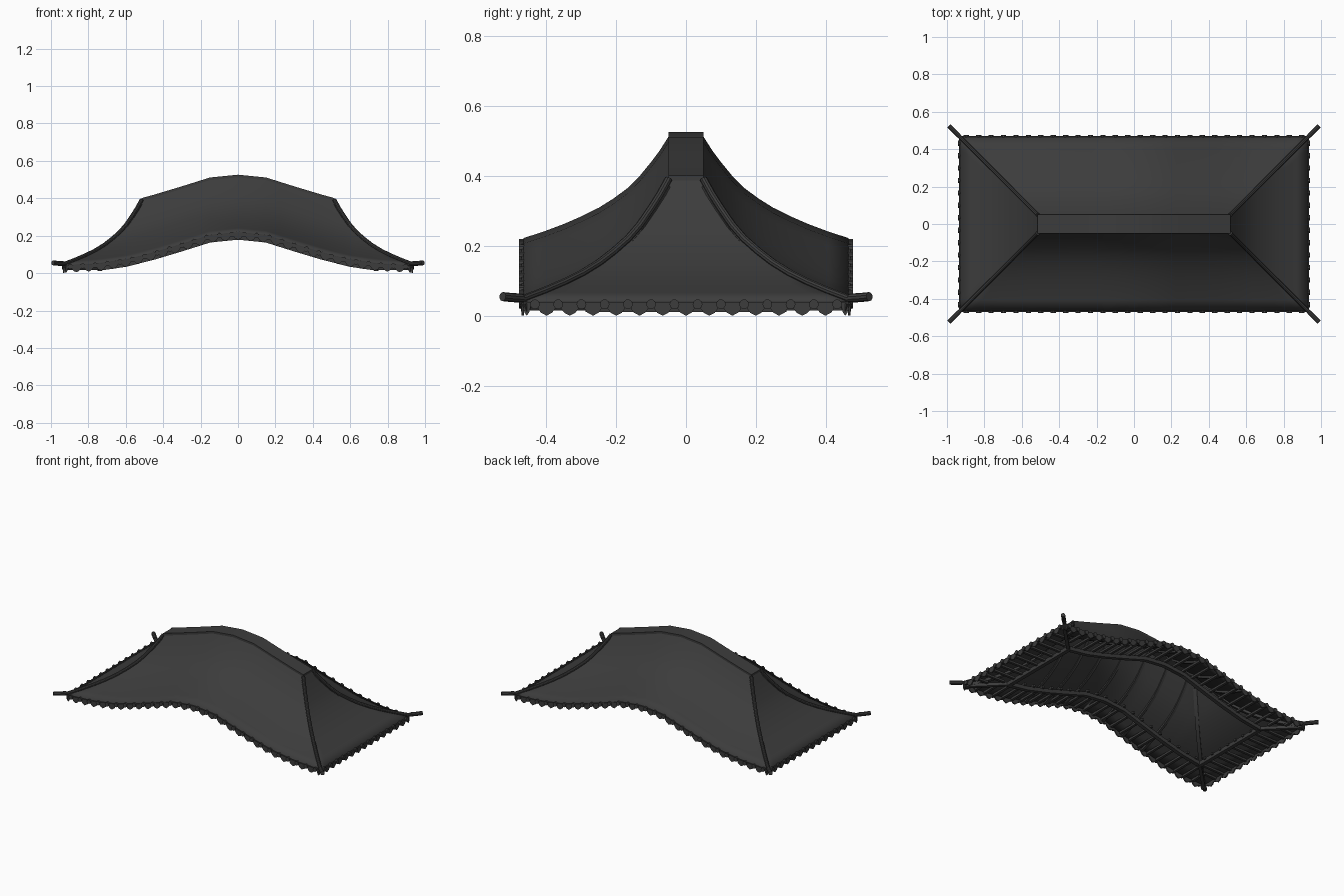
import bpy, bmesh, math
from mathutils import Vector

if "Cube" in bpy.data.objects:
    bpy.data.objects.remove(bpy.data.objects["Cube"])

EAVE = [(0, .222), (.15, .207), (.3, .16), (.45, .115), (.515, .097), (.6, .077), (.75, .055), (.93, .045), (2, .045)]
SLOPE = [(0, 0), (.06, .135), (.12, .25), (.2, .39), (.28, .505), (.38, .61), (.48, .7), (.6, .785), (.72, .86), (.86, .935), (1, 1), (9, 1)]
RX, RY, RUN, DROP = .515, .05, .415, .29

dark = bpy.data.materials.new("dark_grey")
dark.diffuse_color = (.045, .045, .045, 1)
dark.use_nodes = True
dark.node_tree.nodes["Principled BSDF"].inputs["Base Color"].default_value = dark.diffuse_color


def lerp(table, v):
    for (a, p), (b, q) in zip(table, table[1:]):
        if v <= b:
            return p + (q - p) * (v - a) / (b - a)
    return table[-1][1]


def eave(x):
    return lerp(EAVE, abs(x))


def surf(x, y):
    t = max(0, (abs(y) - RY) / RUN, (abs(x) - RX) / RUN)
    return eave(x) + DROP * (1 - lerp(SLOPE, t))


def finish(name, bm, smooth=True, normals=True):
    if normals:
        bmesh.ops.recalc_face_normals(bm, faces=bm.faces)
    me = bpy.data.meshes.new(name)
    bm.to_mesh(me)
    bm.free()
    ob = bpy.data.objects.new(name, me)
    bpy.context.collection.objects.link(ob)
    me.materials.append(dark)
    if smooth:
        bpy.ops.object.select_all(action='DESELECT')
        ob.select_set(True)
        bpy.context.view_layer.objects.active = ob
        bpy.ops.object.shade_smooth_by_angle(angle=math.radians(30))
    return ob


def sweep(bm, path, w, h, n=4):
    """Sweep a box (n=4) or round section along a path, section kept upright."""
    pts = [Vector(p) for p in path]
    rings = []
    k = math.sqrt(2) if n == 4 else 1
    for i, p in enumerate(pts):
        d = (pts[min(i + 1, len(pts) - 1)] - pts[max(i - 1, 0)]).normalized()
        side = d.cross(Vector((0, 0, 1))).normalized()
        up = side.cross(d)
        rings.append([bm.verts.new(p + side * math.cos(a) * w / 2 * k + up * math.sin(a) * h / 2 * k)
                      for a in [math.pi / n + j * math.tau / n for j in range(n)]])
    for a, b in zip(rings, rings[1:]):
        for j in range(n):
            bm.faces.new((a[j], a[(j + 1) % n], b[(j + 1) % n], b[j]))
    bm.faces.new(rings[0])
    bm.faces.new(rings[-1])


def plate(bm, profile, origin, along, out, depth):
    """Extrude a flat (u, z) profile outward from the eave."""
    o = Vector(origin)
    a, b = [[bm.verts.new(o + along * u + Vector((0, 0, z)) + out * d) for u, z in profile] for d in (0, depth)]
    n = len(profile)
    bm.faces.new(a)
    bm.faces.new(b)
    for j in range(n):
        bm.faces.new((a[j], a[(j + 1) % n], b[(j + 1) % n], b[j]))


# Roof skin: one quarter, mirrored, split along the hip
levels = [t for t, _ in SLOPE[:-1]]
inner = [0, .075, .15, .225, .3, .375, .45]
xs = inner + [RX + RUN * t for t in levels]
ys = [0] + [RY + RUN * t for t in levels]
bm = bmesh.new()
g = [[bm.verts.new((x, y, surf(x, y))) for y in ys] for x in xs]
for i in range(len(xs) - 1):
    for j in range(len(ys) - 1):
        a, b, c, d = g[i][j], g[i + 1][j], g[i + 1][j + 1], g[i][j + 1]
        if i - len(inner) == j - 1 and j > 0:
            bm.faces.new((a, b, c))
            bm.faces.new((a, c, d))
        else:
            bm.faces.new((a, b, c, d))
roof = finish("roof_skin", bm, normals=False)
m = roof.modifiers.new("mirror", 'MIRROR')
m.use_axis = (True, True, False)
s = roof.modifiers.new("thickness", 'SOLIDIFY')
s.thickness = .012
s.offset = -1

# Main ridge
bm = bmesh.new()
rx = [-RX, -.45, -.3, -.15, -.075, 0, .075, .15, .3, .45, RX]
rings = []
for x in rx:
    z = eave(x) + DROP
    rings.append([bm.verts.new((x, y, z + h)) for y, h in ((-.05, -.015), (.05, -.015), (.05, .014), (-.05, .014))])
for a, b in zip(rings, rings[1:]):
    for j in range(4):
        bm.faces.new((a[j], a[(j + 1) % 4], b[(j + 1) % 4], b[j]))
bm.faces.new(rings[0])
bm.faces.new(rings[-1])
finish("main_ridge", bm)

# Hip ridges with overhanging tips, and hip beams beneath
hips, beams = bmesh.new(), bmesh.new()
for sx in (-1, 1):
    for sy in (-1, 1):
        pts = [(RX + RUN * t, RY + RUN * t) for t in levels]
        top = [(sx * x, sy * y, surf(x, y) + .004) for x, y in pts]
        sweep(hips, top + [(sx * .96, sy * .495, .05)], .022, .022, 10)
        sweep(hips, [(sx * .935, sy * .47, .051), (sx * .96, sy * .495, .052), (sx * .989, sy * .524, .055)], .026, .026, 10)
        sweep(beams, [(sx * x, sy * y, surf(x, y) - .022) for x, y in pts], .022, .022)
finish("hip_ridges", hips)
finish("hip_beams", beams)

# Eave tiles: round caps alternating with pointed drops
bm = bmesh.new()
disc = [(.014 * math.cos(k * math.tau / 10), .014 * math.sin(k * math.tau / 10) - .012) for k in range(10)]
drop = [(-.025, -.006), (-.025, -.024), (-.016, -.036), (0, -.0445), (.016, -.036), (.025, -.024), (.025, -.006)]
X, Y = Vector((1, 0, 0)), Vector((0, 1, 0))
for s in (-1, 1):
    for along, half, n in ((X, .93, 28), (Y, .465, 14)):
        for k in range(2 * n + 1):
            u = -half + k * half / n
            if along is X:
                org, out = (u, s * .463, eave(u)), Y * s
                slope = (eave(u + .01) - eave(u - .01)) / .02
            else:
                org, out, slope = (s * .928, u, eave(.93)), X * s, 0
            if k % 2:
                plate(bm, disc, org, along, out, .014)
            elif 0 < k < 2 * n:
                plate(bm, [(a, z + a * slope) for a, z in drop], org, along, out, .007)
            else:
                c = -1 if k else 1
                plate(bm, [(a * .4 + c * .01, z) for a, z in drop], org, along, out, .007)
finish("eave_tiles", bm, smooth=False)

# Purlin ring under the eaves and cross ties
bm = bmesh.new()
px = [-.75, -.6, -.45, -.3, -.15, 0, .15, .3, .45, .6, .75]
for s in (-1, 1):
    sweep(bm, [(x, s * .275, eave(x) - .031) for x in px], .025, .025)
    sweep(bm, [(s * .74, y, .024) for y in (-.28, .28)], .025, .025)
    for sy in (-1, 1):
        sweep(bm, [(s * .74, sy * .275, .026), (s * .925, sy * .46, .026)], .02, .02)
finish("purlin_ring", bm, smooth=False)

# Short eave rafters and long rafters up to the ridge
bm = bmesh.new()
for s in (-1, 1):
    for k in range(-12, 13):
        x = k * .07
        start = max(.25, abs(x) - .465 + .02)
        if start < .42:
            sweep(bm, [(x, s * start, eave(x) - .014), (x, s * .46, eave(x) - .016)], .016, .014)
    for k in range(-5, 6):
        y = k * .07
        sweep(bm, [(s * max(.72, abs(y) + .49), y, .034), (s * .925, y, .03)], .016, .014)
    for x in (-.45, -.3, -.15, 0, .15, .3, .45):
        sweep(bm, [(x, s * (RY + RUN * t), surf(x, RY + RUN * t) - .018) for t in levels], .016, .014)
finish("rafters", bm, smooth=False)
